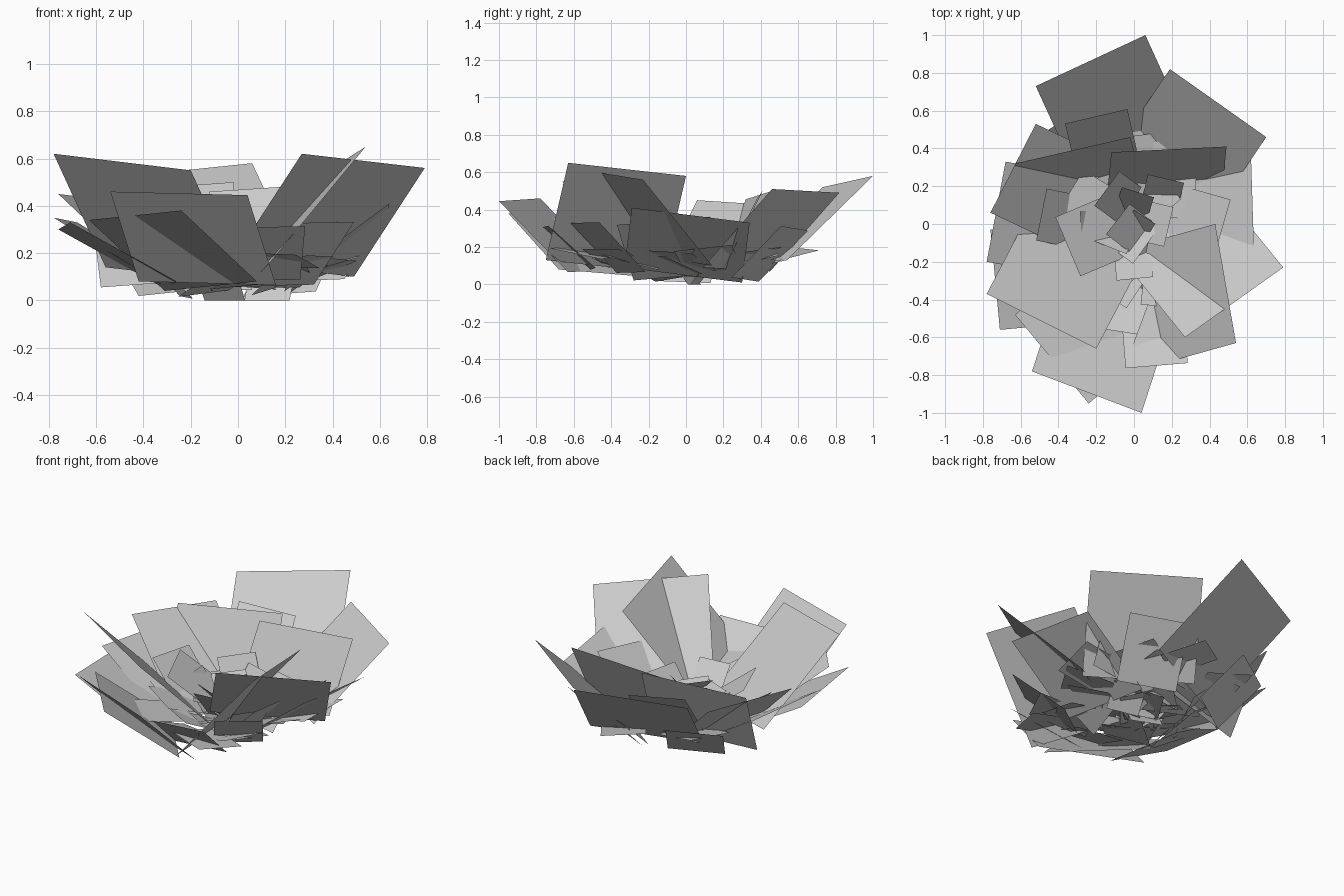
import bpy, math, random
from mathutils import Vector

if "Cube" in bpy.data.objects:
    bpy.data.objects.remove(bpy.data.objects["Cube"])

random.seed(11)


def card(name, a, b, down):
    """Flat four-sided leaf card hanging from its top edge a-b."""
    a, b, d = Vector(a), Vector(b), Vector(down)
    pts = [a, b, b + d, a + d]
    low = min(p.z for p in pts)
    if low < 0:
        pts = [p - Vector((0, 0, low)) for p in pts]
    me = bpy.data.meshes.new(name)
    me.from_pydata(pts, [], [(0, 1, 2, 3)])
    ob = bpy.data.objects.new(name, me)
    bpy.context.collection.objects.link(ob)
    return ob


def leaning_card(name, x, y, z, width, length, twist=0.0, slope=0.9, roll=0.0):
    """Card whose upper edge is centred on x, y, z and leans out from the middle."""
    ang = math.atan2(y, x) + twist
    out = Vector((math.cos(ang), math.sin(ang), 0))
    side = Vector((-out.y, out.x, roll)).normalized()
    down = -out * math.cos(slope) * length - Vector((0, 0, math.sin(slope) * length))
    mid = Vector((x, y, z))
    card(name, mid - side * width / 2, mid + side * width / 2, down)


# large outer leaves: two top corners and the fall to the base
outer = [
    ((-.52, .73, .52), (.06, 1.0, .58), (.21, -.46, -.45)),
    ((.70, .46, .51), (.19, .82, .49), (-.25, -.37, -.42)),
    ((.27, -.60, .62), (.79, -.23, .56), (-.30, .37, -.46)),
    ((.54, -.63, .65), (.43, .00, .58), (-.43, -.12, -.52)),
    ((-.78, -.37, .62), (-.20, -.66, .55), (.22, .42, -.48)),
    ((-.54, -.78, .46), (.04, -1.0, .445), (.12, .37, -.38)),
    ((.64, -.29, .41), (.62, .34, .33), (-.43, -.04, -.32)),
    ((-.63, .32, .455), (-.02, .46, .50), (.05, -.18, -.40)),
    ((-.12, .38, .46), (.49, .41, .50), (-.02, -.20, -.40)),
    ((-.76, .06, .45), (-.52, .53, .42), (.38, -.18, -.36)),
    ((-.78, -.20, .35), (-.68, .33, .33), (.45, -.08, -.28)),
    ((-.24, -.95, .38), (-.63, -.48, .34), (.32, .27, -.30)),
    ((-.71, -.56, .33), (-.76, -.03, .30), (.45, .04, -.25)),
]
for i, (a, b, d) in enumerate(outer):
    card(f"outer_leaf_{i + 1}", a, b, d)

# middle leaves: centre of upper edge, width, length
middle = [
    (.44, -.12, .34, .52, .44), (.38, -.54, .33, .27, .40),
    (.12, -.75, .31, .33, .34), (-.35, -.12, .33, .34, .38),
    (-.49, .05, .30, .28, .40), (-.20, .57, .44, .34, .42),
    (.30, .58, .30, .34, .40), (-.42, .52, .26, .32, .34),
]
for i, m in enumerate(middle):
    leaning_card(f"middle_leaf_{i + 1}", *m, twist=random.uniform(-.12, .12),
                 slope=random.uniform(.6, .85), roll=random.uniform(-.1, .1))

# low, nearly flat leaves closing the wide floor of the rosette
for i in range(24):
    ang = i * 2.4
    r = .70 * math.sqrt((i + 2) / 25)
    leaning_card(f"base_leaf_{i + 1}", r * .78 * math.cos(ang), r * math.sin(ang),
                 .10 + .14 * r, random.uniform(.24, .34), random.uniform(.26, .34),
                 twist=random.uniform(-.6, .6), slope=random.uniform(.15, .4),
                 roll=random.uniform(-.15, .15))

# small upright leaves in the heart
for i in range(11):
    ang = i * 2.4 + .5
    r = .08 + .03 * i
    leaning_card(f"heart_leaf_{i + 1}", r * .8 * math.cos(ang), r * math.sin(ang),
                 random.uniform(.22, .33), random.uniform(.12, .24), random.uniform(.22, .32),
                 twist=random.uniform(-.5, .5), slope=random.uniform(.6, 1.0))
